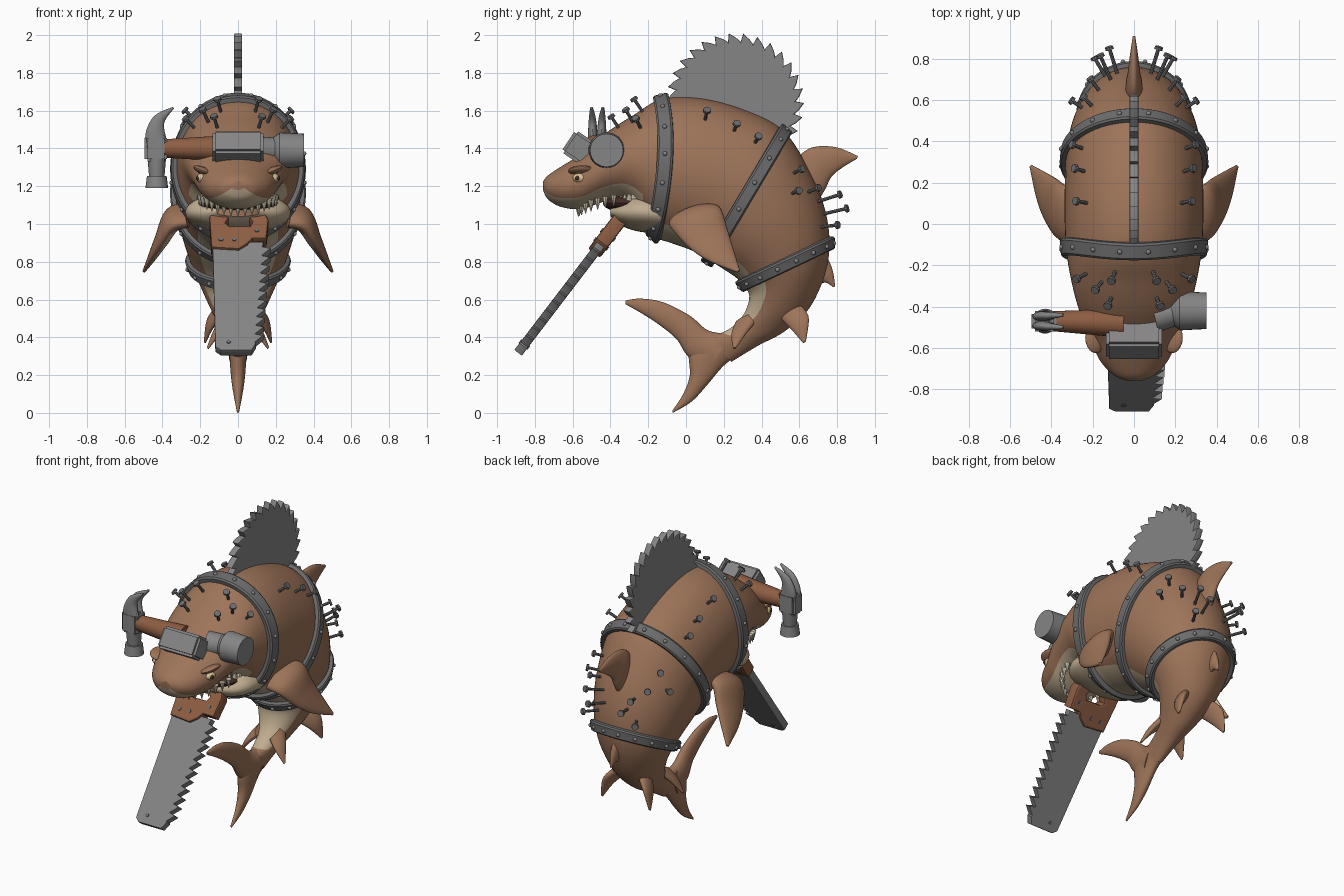
import bpy, bmesh
from math import sin, cos, pi, tau, radians
from mathutils import Vector, Matrix

if "Cube" in bpy.data.objects:
    bpy.data.objects.remove(bpy.data.objects["Cube"])

def material(name, r, g, b):
    m = bpy.data.materials.new(name)
    m.use_nodes = True
    m.diffuse_color = (r, g, b, 1)
    m.node_tree.nodes["Principled BSDF"].inputs["Base Color"].default_value = (r, g, b, 1)
    return m

HIDE = material("brown hide", .34, .175, .1)
CREAM = material("cream belly", .53, .42, .28)
STEEL = material("steel", .24, .235, .235)
STRAP = material("dark strap metal", .15, .15, .155)
WOOD = material("wood", .27, .11, .055)
TOOTH = material("ivory teeth", .72, .66, .5)
MOUTH = material("dark mouth", .06, .025, .02)
EYE = material("pale eye", .7, .55, .3)
made = []

def finish(bm, name, *mats):
    bmesh.ops.recalc_face_normals(bm, faces=bm.faces)
    mesh = bpy.data.meshes.new(name)
    bm.to_mesh(mesh)
    bm.free()
    obj = bpy.data.objects.new(name, mesh)
    bpy.context.collection.objects.link(obj)
    for m in mats:
        mesh.materials.append(m)
    made.append(obj)
    return obj

# Smooth interpolation through sections: edge point, opposite edge point, half thickness
def section(S, t):
    t = max(0, min(t, len(S) - 1))
    i = min(int(t), len(S) - 2)
    f = t - i
    rows = zip(S[max(i - 1, 0)], S[i], S[i + 1], S[min(i + 2, len(S) - 1)])
    v = [b + f / 2 * (c - a + f * (2*a - 5*b + 4*c - d + f * (3*(b - c) + d - a))) for a, b, c, d in rows]
    p, q = Vector(v[:3]), Vector(v[3:6])
    return (p + q) / 2, (p - q) / 2, v[6]

def surf(S, t, th):
    c, a, w = section(S, t)
    span = section(S, t + .05)[0] - section(S, t - .05)[0]
    return c + a * cos(th) + a.cross(span).normalized() * (w * sin(th))

def frame(S, t, th):
    along = (surf(S, t + .1, th) - surf(S, t - .1, th)).normalized()
    n = (surf(S, t, th + .05) - surf(S, t, th - .05)).cross(along).normalized()
    p = surf(S, t, th)
    return p, along, n if n.dot(p - section(S, t)[0]) > 0 else -n

def loft(name, S, paint=None, steps=6, seg=32, mats=(HIDE, CREAM)):
    bm = bmesh.new()
    rings = []
    for k in range((len(S) - 1) * steps + 1):
        rings.append([bm.verts.new(surf(S, k / steps, tau * j / seg)) for j in range(seg)])
    for k, (r, s) in enumerate(zip(rings, rings[1:])):
        for j in range(seg):
            f = bm.faces.new((r[j], r[j - 1], s[j - 1], s[j]))
            if paint and paint(k / steps, cos(tau * (j - .5) / seg)):
                f.material_index = 1
    bm.faces.new(rings[0])
    bm.faces.new(rings[-1])
    return finish(bm, name, *mats)

def mid(rows, x=0):
    return [(x, a, b, x, c, d, w) for a, b, c, d, w in rows]

def flip(S, s):
    return [(s * r[0], *r[1:3], s * r[3], *r[4:]) for r in S]

def rod(bm, p, q, r1, r2, seg=12):
    p, q = Vector(p), Vector(q)
    m = Matrix.Translation((p + q) / 2) @ (q - p).to_track_quat('Z', 'Y').to_matrix().to_4x4()
    bmesh.ops.create_cone(bm, cap_ends=True, segments=seg, radius1=r1, radius2=r2, depth=(q - p).length, matrix=m)

def ball(bm, p, size, rot=0):
    m = Matrix.Translation(p) @ Matrix.Rotation(rot, 4, 'Y') @ Matrix.Diagonal((*size, 1))
    bmesh.ops.create_uvsphere(bm, u_segments=20, v_segments=12, radius=1, matrix=m)

def plate(name, outlines, half, bevel, mat, matrix):
    cu = bpy.data.curves.new(name, 'CURVE')
    cu.dimensions, cu.fill_mode = '2D', 'BOTH'
    cu.extrude, cu.bevel_depth, cu.bevel_resolution = half - bevel, bevel, 1
    for pts in outlines:
        sp = cu.splines.new('POLY')
        sp.points.add(len(pts) - 1)
        for pt, (x, y) in zip(sp.points, pts):
            pt.co = (x, y, 0, 1)
        sp.use_cyclic_u = True
    obj = bpy.data.objects.new(name, cu)
    bpy.context.collection.objects.link(obj)
    obj.matrix_world = matrix
    cu.materials.append(mat)
    bpy.ops.object.select_all(action='DESELECT')
    obj.select_set(True)
    bpy.context.view_layer.objects.active = obj
    bpy.ops.object.convert(target='MESH')
    made.append(bpy.context.view_layer.objects.active)

# Body from snout to tail root: back y z, belly y z, half width
BODY = mid([(-.757, 1.225, -.757, 1.18, .04), (-.73, 1.258, -.73, 1.13, .1), (-.66, 1.305, -.66, 1.09, .165),
    (-.55, 1.375, -.55, 1.08, .215), (-.42, 1.485, -.42, 1.12, .265), (-.28, 1.575, -.3, 1.1, .3),
    (-.13, 1.66, -.17, .94, .325), (.08, 1.665, -.08, .9, .335), (.32, 1.6, .03, .86, .335),
    (.52, 1.49, .12, .81, .33), (.66, 1.27, .2, .76, .31), (.735, 1.08, .26, .72, .28),
    (.76, .9, .3, .68, .245), (.735, .73, .335, .62, .2), (.65, .55, .31, .53, .14),
    (.52, .43, .25, .46, .09), (.38, .355, .19, .425, .065), (.24, .27, .12, .41, .045)])
loft("body", BODY, lambda t, c: t < 16 and c < (-.55 if t < 5.5 or t > 12 else -.8), seg=64)

# Lower jaw, mouth and teeth
JAW = mid([(-.1, 1.16, -.14, .95, .28), (-.25, 1.17, -.25, .96, .275), (-.34, 1.13, -.34, .99, .22), (-.4, 1.09, -.4, 1.04, .12)])
loft("lower_jaw", JAW, lambda t, c: True)
bm = bmesh.new()
ball(bm, (0, -.31, 1.11), (.21, .13, .05))
finish(bm, "mouth_inside", MOUTH)
bm = bmesh.new()
for k in range(-7, 8):
    a = k * .18
    up = Vector((.21 * sin(a), -.3 - .27 * cos(a), 1.1 + .06 * sin(a)**2))
    low = Vector((.21 * sin(a), -.23 - .15 * cos(a), 1.07 + .07 * sin(a)**2))
    rod(bm, up, up - Vector((0, 0, .06)), .018, .002, 8)
    rod(bm, low, low + Vector((0, 0, .06)), .018, .002, 8)
finish(bm, "teeth", TOOTH)

# Eyes and brows
for s, side in ((1, "left"), (-1, "right")):
    for part, mat, p, size, rot in (
            ("eye", EYE, (.188, -.56, 1.243), (.032, .04, .027), 0),
            ("pupil", MOUTH, (.21, -.575, 1.243), (.013, .013, .013), 0),
            ("brow", HIDE, (.185, -.55, 1.282), (.055, .075, .02), -.4)):
        bm = bmesh.new()
        ball(bm, (s * p[0], *p[1:]), size, s * rot)
        finish(bm, side + "_" + part, mat)

# Fins
PECTORAL = [(.27, -.09, 1.0, .27, .17, 1.09, .05), (.35, -.08, .98, .34, .19, 1.07, .055),
    (.42, .01, .88, .38, .22, .97, .04), (.465, .12, .805, .43, .25, .87, .025), (.5, .27, .745, .495, .285, .755, .008)]
PELVIC = [(.08, .48, .52, .1, .62, .56, .03), (.14, .55, .45, .15, .65, .5, .022), (.175, .62, .37, .175, .635, .38, .006)]
ANAL = [(.05, .26, .47, .06, .4, .52, .03), (.11, .24, .41, .11, .34, .45, .02), (.16, .25, .34, .16, .265, .345, .006)]
for s, side in ((1, "left"), (-1, "right")):
    fin = loft(side + "_pectoral_fin", flip(PECTORAL, s))
    for f in fin.data.polygons:
        f.material_index = int(f.normal.x * s < -.55 and f.center.z < .97 and f.center.z > .82)
    loft(side + "_pelvic_fin", flip(PELVIC, s))
    loft(side + "_anal_fin", flip(ANAL, s))
loft("rear_dorsal_fin", mid([(.54, 1.28, .66, 1.06, .045), (.615, 1.375, .735, 1.18, .04), (.69, 1.41, .77, 1.25, .03),
    (.8, 1.405, .83, 1.3, .02), (.91, 1.36, .905, 1.345, .006)]))
loft("small_back_fin", mid([(.74, .84, .68, .66, .03), (.775, .76, .735, .69, .02), (.79, .67, .78, .665, .005)]))
loft("upper_tail_fluke", mid([(.24, .42, .12, .22, .05), (.12, .435, .01, .3, .045), (.02, .515, -.05, .39, .035),
    (-.12, .585, -.14, .465, .028), (-.24, .605, -.24, .53, .018), (-.32, .595, -.32, .575, .006)]))
loft("lower_tail_fluke", mid([(.3, .325, .12, .42, .05), (.2, .25, .02, .34, .045), (.11, .145, .02, .2, .035),
    (.03, .06, -.015, .1, .02), (-.07, 0, -.072, .012, .006)]))

# Riveted straps wrapped round the body
def strap(name, t, half, bow):
    bm, studs, rings = bmesh.new(), bmesh.new(), []
    for j in range(64):
        th = tau * j / 64
        p, along, n = frame(BODY, t + bow * sin(th)**2, th)
        corners = ((-half, -.02), (-half, .02), (-half * .75, .028), (half * .75, .028), (half, .02), (half, -.02))
        rings.append([bm.verts.new(p + along * u + n * v) for u, v in corners])
        if j % 4 == 2:
            ball(studs, p + n * .028, (.012, .012, .012))
    for k in range(64):
        r, s = rings[k - 1], rings[k]
        for j in range(6):
            bm.faces.new((r[j - 1], r[j], s[j], s[j - 1]))
    finish(bm, name, STRAP)
    finish(studs, name + "_rivets", STEEL)

strap("neck_strap", 6, .042, .25)
strap("middle_strap", 9, .036, 0)
strap("rear_strap", 12, .034, 0)

# Nails: place along the body, angle from the spine, length
bm = bmesh.new()
for t, th, length in ((4.45, .4, .07), (5, .55, .08), (5.35, .3, .08), (5.3, .85, .07), (7.2, .75, .07), (7.9, .8, .06),
        (8.5, .85, .06), (9.7, .7, .06), (10, .95, .06), (10.3, .6, .07), (10.7, .4, .13), (11.1, .3, .13), (11.4, .55, .1)):
    for s in (1, -1):
        p, along, n = frame(BODY, t, s * th)
        tip = p + n * length
        rod(bm, p - n * .03, tip, .009, .009, 8)
        rod(bm, tip - n * .006, tip + n * .008, .022, .02, 10)
finish(bm, "nails", STRAP)

# Circular saw blade as the dorsal fin
disc = []
for k in range(30):
    for r, shift in ((.31, 0), (.355, .12), (.335, .55)):
        a = -tau * (k + shift) / 30
        disc.append((r * cos(a), r * sin(a)))
onto_spine = Matrix(((0, 0, 1, 0), (1, 0, 0, .26), (0, 1, 0, 1.645), (0, 0, 0, 1)))
plate("circular_saw_fin", [disc], .022, .006, STEEL, onto_spine)

# Hand saw held in the mouth
d = Vector((0, .607, .795))
n = Vector((1, 0, 0)).cross(d)
saw = Matrix.Translation((0, -.88, .33)) @ Matrix((Vector((1, 0, 0)), d, n)).transposed().to_4x4()
blade = [(-.13, .7), (-.115, .01), (-.09, -.01), (.07, -.01), (.09, .03)]
for k in range(11):
    v, x = .04 + .058 * k, .085 + .004 * k
    blade += [(x, v), (x + .04, v + .04), (x, v + .05)]
plate("saw_blade", [blade + [(.13, .7)]], .025, .005, STEEL, saw)
handle = [(-.13, .67), (0, .66), (.04, .69), (.07, .73), (.14, .73), (.15, .84), (.12, .92), (-.11, .92), (-.14, .86)]
grip = [(-.08, .82), (-.05, .79), (.07, .79), (.09, .83), (.06, .88), (-.05, .88)]
plate("saw_handle", [handle, grip], .04, .012, WOOD, saw)
bm = bmesh.new()
for x, v, h in ((-.05, .04, .03), (-.09, .71, .045), (-.02, .71, .045), (.1, .77, .045)):
    rod(bm, saw @ Vector((x, v, -h)), saw @ Vector((x, v, h)), .012, .012)
finish(bm, "saw_bolts", STRAP)

# Hammer across the forehead
def box(name, p, size, rot):
    bm = bmesh.new()
    m = Matrix.Translation(p) @ Matrix.Rotation(radians(rot), 4, 'X') @ Matrix.Diagonal((*size, 1))
    bmesh.ops.create_cube(bm, size=1, matrix=m)
    bmesh.ops.bevel(bm, geom=bm.edges[:], offset=.015, segments=2, affect='EDGES')
    finish(bm, name, STEEL)

box("forehead_block", (0, -.54, 1.385), (.27, .2, .14), -34)
box("hammer_eye_block", (-.435, -.47, 1.4), (.12, .1, .14), 0)
for name, mat, p, q, r1, r2 in (
        ("hammer_handle", WOOD, (-.4, -.47, 1.4), (-.05, -.48, 1.4), .048, .07),
        ("block_neck", STEEL, (.1, -.45, 1.39), (.22, -.42, 1.39), .075, .065),
        ("block_face_taper", STEEL, (.18, -.42, 1.39), (.22, -.42, 1.39), .065, .092),
        ("block_face", STEEL, (.22, -.42, 1.39), (.35, -.42, 1.39), .095, .088),
        ("hammer_neck", STEEL, (-.43, -.47, 1.36), (-.43, -.47, 1.24), .05, .04),
        ("hammer_face", STEEL, (-.43, -.47, 1.255), (-.43, -.47, 1.19), .052, .06)):
    bm = bmesh.new()
    rod(bm, p, q, r1, r2, 28)
    finish(bm, name, mat)
for s, side in ((1, "rear"), (-1, "front")):
    claw = [(xo, -.47 + s * y, zo, xi, -.47 + s * y, zi, w) for xo, zo, xi, zi, y, w in (
        (-.49, 1.4, -.37, 1.42, .022, .026), (-.487, 1.49, -.39, 1.5, .024, .024),
        (-.44, 1.575, -.385, 1.55, .026, .018), (-.345, 1.62, -.34, 1.61, .03, .008))]
    loft(side + "_claw", claw, mats=(STEEL,), seg=20)

# Smooth shading with crisp edges
bpy.ops.object.select_all(action='DESELECT')
for obj in made:
    obj.select_set(True)
bpy.context.view_layer.objects.active = made[0]
bpy.ops.object.shade_smooth_by_angle(angle=radians(35))
